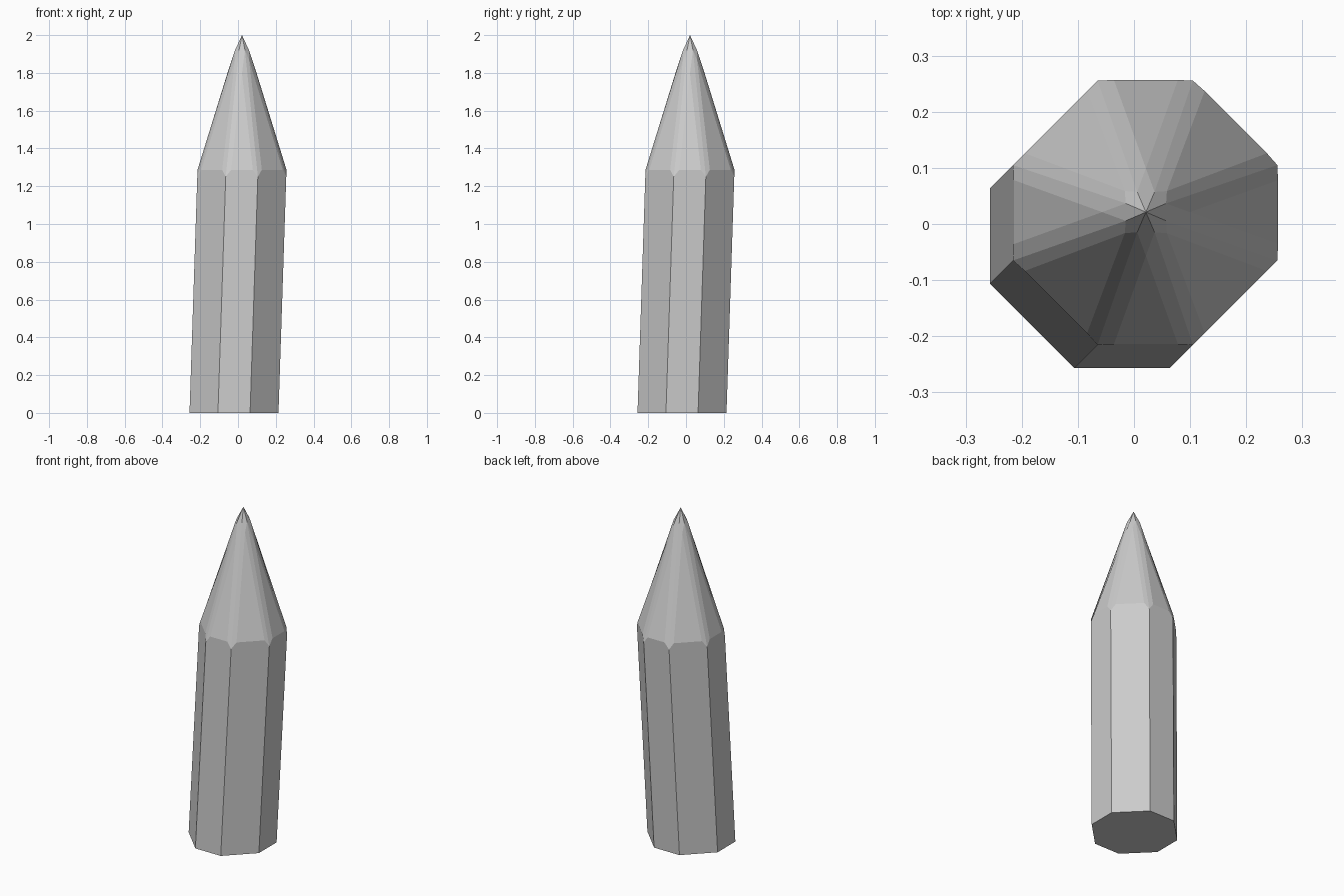
import bpy
import bmesh
from mathutils import Vector

HALF = 0.2355        # distance from the axis to a main side
SIDE = 0.085         # half the length of a main side
LEAN = 0.0212        # sideways offset of each end of the leaning shaft
SHOULDER = 1.287     # height where the sides meet the point
DIP = 0.037          # how far the shoulder drops at each corner
INSET = 0.028        # width of the narrow facets beside each corner

default_cube = bpy.data.objects.get("Cube")
if default_cube:
    bpy.data.objects.remove(default_cube)

grey = bpy.data.materials.new("plain grey")
grey.use_nodes = True
colour = (0.6, 0.6, 0.6, 1)
grey.diffuse_color = colour
grey.node_tree.nodes["Principled BSDF"].inputs["Base Color"].default_value = colour


def build(name, faces):
    """Make a flat-shaded object from polygons given as lists of points."""
    bm = bmesh.new()
    for points in faces:
        bm.faces.new([bm.verts.new(p) for p in points])
    bmesh.ops.remove_doubles(bm, verts=bm.verts, dist=0.0001)
    bmesh.ops.recalc_face_normals(bm, faces=bm.faces)
    # Open parts: make sure the shells face outward
    if sum(f.normal.dot(f.calc_center_median() * Vector((1, 1, 0)))
           for f in bm.faces) < 0:
        bmesh.ops.reverse_faces(bm, faces=bm.faces)
    mesh = bpy.data.meshes.new(name)
    bm.to_mesh(mesh)
    bm.free()
    mesh.materials.append(grey)
    obj = bpy.data.objects.new(name, mesh)
    bpy.context.collection.objects.link(obj)
    return obj


def octagon(a, b):
    """Eight corners, counter-clockwise, starting beside the +x side."""
    quarter = [Vector((a, b)), Vector((b, a))]
    corners = []
    for _ in range(4):
        corners += quarter
        quarter = [Vector((-p.y, p.x)) for p in quarter]
    return corners


def lift(p, z):
    """Place a plan point at a height, following the lean of the shaft."""
    shift = LEAN * (2 * min(z, SHOULDER) / SHOULDER - 1)
    return Vector((p.x + shift, p.y + shift, z))


outer = octagon(HALF, SIDE)
inner = octagon(0.036, 0.0155)
apex = lift(Vector((0, 0)), 2)

shaft_faces = [[lift(p, 0) for p in reversed(outer)]]
point_faces = []
for i in range(8):
    j = (i + 1) % 8
    a, b = outer[i], outer[j]
    along = (b - a).normalized() * INSET
    low_a, low_b = lift(a, SHOULDER - DIP), lift(b, SHOULDER - DIP)
    high_a, high_b = lift(a + along, SHOULDER), lift(b - along, SHOULDER)
    shaft_faces.append([lift(a, 0), lift(b, 0), low_b, high_b, high_a, low_a])

    # Wide facet, its two narrow neighbours, and the steep nib above them
    outward = (a + b).normalized()
    diagonal = i % 2 == 0
    spike = lift(outward * (0.053 if diagonal else 0.078),
                 1.868 if diagonal else 1.796)
    nib_a, nib_b = lift(inner[i], 1.922), lift(inner[j], 1.922)
    point_faces += [
        [high_a, high_b, spike],
        [low_a, high_a, spike, nib_a],
        [high_b, low_b, nib_b, spike],
        [spike, nib_b, apex, nib_a],
    ]

build("shaft", shaft_faces)
build("sharpened_point", point_faces)
